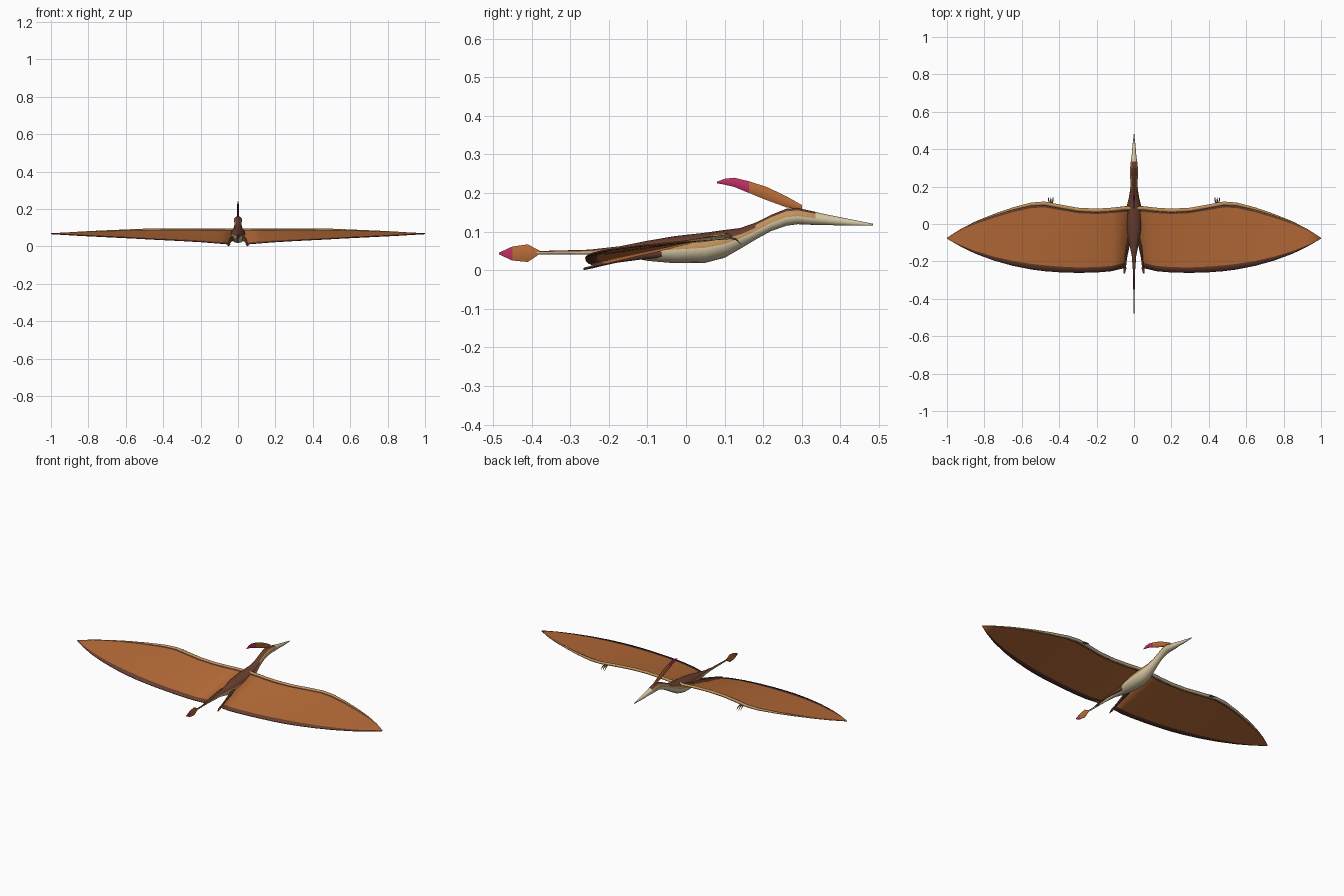
import bpy, bmesh, math
from mathutils import Vector

if "Cube" in bpy.data.objects:
    bpy.data.objects.remove(bpy.data.objects["Cube"], do_unlink=True)


def material(name, rgb):
    m = bpy.data.materials.new(name)
    lin = [((c / 255 + 0.055) / 1.055) ** 2.4 for c in rgb] + [1]
    m.use_nodes = True
    m.diffuse_color = lin
    m.node_tree.nodes["Principled BSDF"].inputs["Base Color"].default_value = lin
    return m


BROWN = material("dark brown", (104, 62, 48))
TAN = material("tan", (192, 145, 90))
CREAM = material("cream", (218, 203, 168))
ORANGE = material("membrane orange", (184, 108, 56))
PINK = material("crest pink", (190, 48, 98))
GREY = material("claw grey", (120, 104, 86))


def finish(name, bm, mats, rule, mirror=False, solid=0):
    """Turn a bmesh into a smooth object, coloured per face by a rule."""
    bmesh.ops.recalc_face_normals(bm, faces=bm.faces)
    bm.normal_update()
    for f in bm.faces:
        f.material_index = rule(f.calc_center_median(), f.normal)
    mesh = bpy.data.meshes.new(name)
    bm.to_mesh(mesh)
    bm.free()
    for m in mats:
        mesh.materials.append(m)
    ob = bpy.data.objects.new(name, mesh)
    bpy.context.collection.objects.link(ob)
    if solid:
        mod = ob.modifiers.new("Thickness", "SOLIDIFY")
        mod.thickness, mod.offset = solid, 0
    if mirror:
        ob.modifiers.new("Mirror", "MIRROR")
    bpy.ops.object.select_all(action="DESELECT")
    ob.select_set(True)
    bpy.context.view_layer.objects.active = ob
    bpy.ops.object.shade_smooth_by_angle(angle=math.radians(45))
    return ob


def loft(name, rows, mats, rule=lambda c, n: 0, sides=16, axis="y", mirror=False):
    """Skin elliptical rings; each row is x, y, z, half width, half height."""
    bm = bmesh.new()
    rings = []
    for x, y, z, a, b in rows:
        ring = []
        for i in range(sides):
            t = math.tau * i / sides
            u, w = a * math.cos(t), b * math.sin(t)
            ring.append(bm.verts.new((x + u, y, z + w) if axis == "y" else (x, y + u, z + w)))
        rings.append(ring)
    for r, s in zip(rings, rings[1:]):
        for i in range(sides):
            j = (i + 1) % sides
            bm.faces.new((r[i], r[j], s[j], s[i]))
    bm.faces.new(rings[0])
    bm.faces.new(rings[-1])
    return finish(name, bm, mats, rule, mirror)


def on_centre(rows):
    return [(0, *r) for r in rows]


# Body, neck, head and tail in one skin: dark back, tan flank, cream belly and beak
def body_rule(c, n):
    if c.y > 0.34 or n.z < 0:
        return 2
    return 0 if n.z > (0.7 if c.y > 0.17 else 0.4) else 1


loft("body", on_centre([
    (-0.40, 0.045, 0.003, 0.004), (-0.25, 0.047, 0.006, 0.006),
    (-0.17, 0.050, 0.012, 0.012), (-0.10, 0.050, 0.026, 0.026),
    (-0.03, 0.053, 0.040, 0.035), (0.05, 0.058, 0.044, 0.039),
    (0.10, 0.068, 0.038, 0.036), (0.14, 0.082, 0.028, 0.027),
    (0.18, 0.101, 0.021, 0.022), (0.22, 0.122, 0.019, 0.021),
    (0.26, 0.137, 0.021, 0.022), (0.29, 0.140, 0.022, 0.021),
    (0.335, 0.134, 0.017, 0.017), (0.36, 0.131, 0.013, 0.014),
    (0.42, 0.124, 0.008, 0.009), (0.485, 0.118, 0.001, 0.002)]),
    [BROWN, TAN, CREAM], body_rule)

# Thin head crest with a pink tip
loft("head_crest", on_centre([
    (0.08, 0.227, 0.001, 0.002), (0.10, 0.229, 0.003, 0.008),
    (0.125, 0.2275, 0.004, 0.0125), (0.163, 0.215, 0.005, 0.016),
    (0.21, 0.198, 0.005, 0.018), (0.26, 0.177, 0.005, 0.015),
    (0.30, 0.162, 0.005, 0.007)]),
    [ORANGE, PINK], lambda c, n: int(c.y < 0.163), sides=10)

# Upright diamond fin at the tail end
loft("tail_fin", on_centre([
    (-0.485, 0.043, 0.001, 0.002), (-0.45, 0.043, 0.003, 0.019),
    (-0.41, 0.044, 0.004, 0.024), (-0.38, 0.046, 0.003, 0.005)]),
    [ORANGE, PINK], lambda c, n: int(c.y < -0.45), sides=10)

# Wing stations: x, leading y and z, trailing y and z
STATIONS = [
    (0.05, 0.092, 0.089, -0.235, 0.012), (0.12, 0.084, 0.089, -0.252, 0.018),
    (0.20, 0.079, 0.089, -0.259, 0.024), (0.30, 0.084, 0.089, -0.261, 0.030),
    (0.40, 0.102, 0.089, -0.258, 0.035), (0.48, 0.117, 0.088, -0.252, 0.039),
    (0.55, 0.112, 0.086, -0.243, 0.043), (0.65, 0.086, 0.083, -0.223, 0.048),
    (0.75, 0.052, 0.080, -0.195, 0.053), (0.85, 0.012, 0.076, -0.158, 0.058),
    (0.93, -0.029, 0.072, -0.119, 0.063), (1.0, -0.074, 0.068, -0.078, 0.067)]

# Membranes: orange sheet with a brown trailing rim and a brown line behind the arm
COLS = [0, 0.05, 0.075, 0.3, 0.6, 0.915, 1]
bm = bmesh.new()
grid = []
for k, (x, ly, lz, ty, tz) in enumerate(STATIONS):
    lead = Vector((0.015 if k == 0 else x, ly, lz))
    trail = Vector((x, ty, tz))
    grid.append([bm.verts.new(lead.lerp(trail, t)) for t in COLS])
brown_faces = set()
for r, s in zip(grid, grid[1:]):
    for i in range(len(COLS) - 1):
        f = bm.faces.new((r[i], r[i + 1], s[i + 1], s[i]))
        if i in (1, len(COLS) - 2):
            brown_faces.add(tuple(f.calc_center_median()))
finish("wing_membranes", bm, [ORANGE, BROWN],
       lambda c, n: int(tuple(c) in brown_faces), mirror=True, solid=0.004)

# Arm bones along the leading edge, tan above and cream below
arm = [(0.015, 0.085, 0.088, 0.011, 0.009)]
for x, ly, lz, ty, tz in STATIONS:
    r = 0.010 if x < 0.5 else 0.001 + 0.009 * (1 - x) / 0.5
    arm.append((x, ly - r * 0.7, lz, r, r * 0.75))
loft("wing_arms", arm, [TAN, CREAM], lambda c, n: int(n.z < 0),
     sides=10, axis="x", mirror=True)

# Three small claws at each wing knuckle
for i, dx in enumerate((-0.012, 0, 0.012)):
    loft(f"hand_claw_{i + 1}", [
        (0.445 + dx / 2, 0.105, 0.086, 0.004, 0.004),
        (0.445 + dx, 0.130, 0.080, 0.003, 0.003),
        (0.445 + dx, 0.143, 0.066, 0.001, 0.001)],
        [GREY], sides=6, mirror=True)

# Trailing legs and pointed feet
loft("legs", [
    (0.020, -0.06, 0.046, 0.012, 0.014), (0.034, -0.12, 0.038, 0.010, 0.011),
    (0.043, -0.18, 0.026, 0.006, 0.007), (0.047, -0.225, 0.014, 0.005, 0.005),
    (0.049, -0.24, 0.009, 0.008, 0.004), (0.052, -0.265, 0.003, 0.003, 0.003)],
    [BROWN], sides=8, mirror=True)
